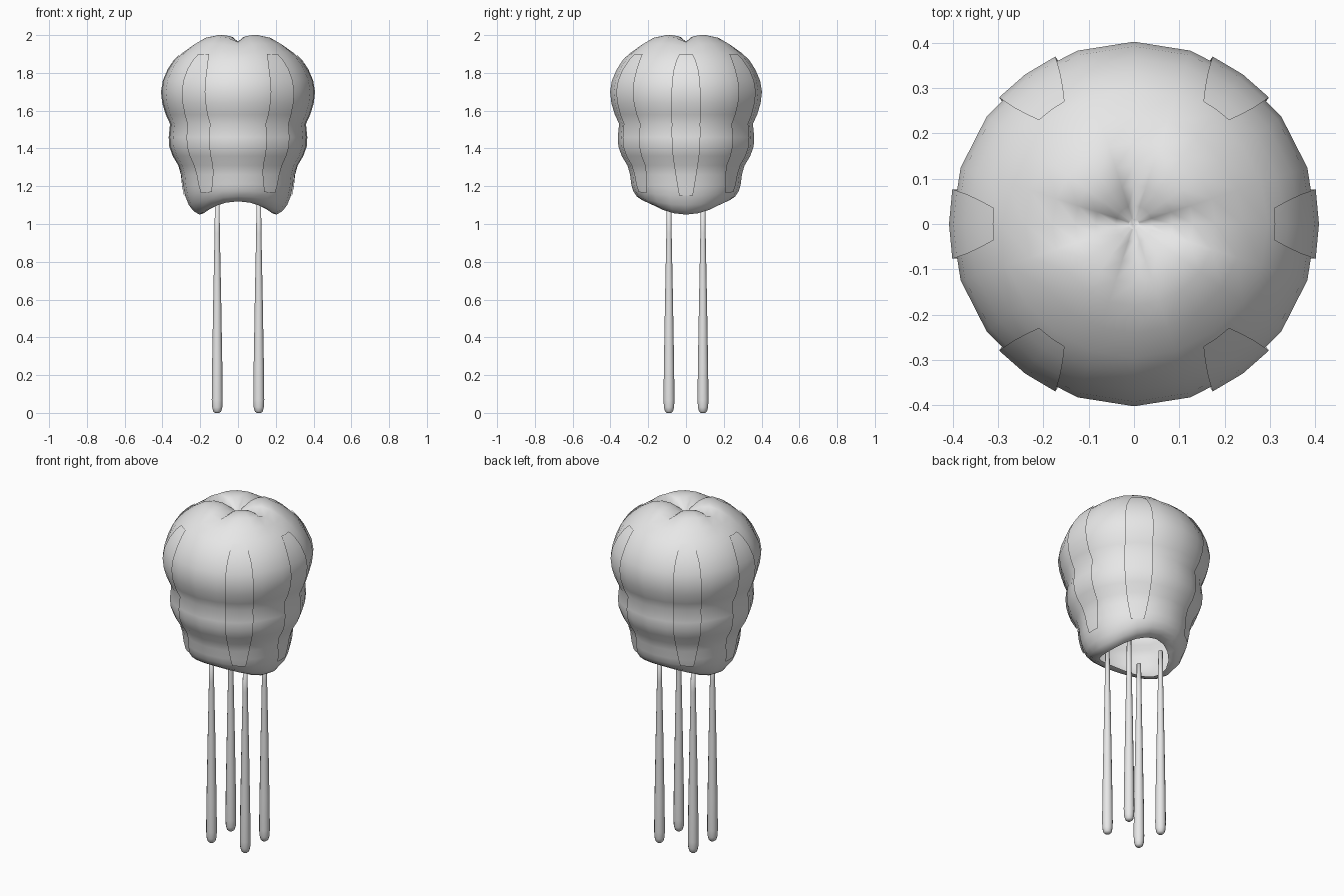
import bpy, bmesh
from math import sin, cos, pi, radians

cube = bpy.data.objects.get("Cube")
if cube:
    bpy.data.objects.remove(cube, do_unlink=True)

grey = bpy.data.materials.new("plain grey")
grey.use_nodes = True
grey.diffuse_color = (0.8, 0.8, 0.8, 1)
grey.node_tree.nodes["Principled BSDF"].inputs["Base Color"].default_value = (0.8, 0.8, 0.8, 1)

SIDES = 20
# Body outline from the open rim to the crown: radius, height
PROFILE = [(.185, 1.055), (.205, 1.05), (.235, 1.068), (.26, 1.1), (.28, 1.15),
           (.29, 1.2), (.296, 1.26), (.31, 1.31), (.34, 1.36), (.358, 1.41),
           (.361, 1.46), (.354, 1.53), (.377, 1.58), (.395, 1.64), (.402, 1.7),
           (.392, 1.76), (.366, 1.82), (.333, 1.87), (.295, 1.91), (.24, 1.955),
           (.18, 1.99), (.13, 2.0), (.085, 1.995), (.04, 1.97), (.012, 1.95)]


def warp(r, z, a):
    """Point on the body: arched rim below, four lobes on the crown."""
    arch = max(0, min(1, (1.3 - z) / .25)) ** 2
    crease = (1 - abs(sin(2 * a))) ** 2
    near = max(0, 1 - r / .32) if z > 1.8 else 0
    height = z + .07 * arch * sin(a) ** 2 - .06 * crease * near * min(1, r / .1)
    return (r * cos(a), r * sin(a), height)


def radius_at(z):
    for (r0, z0), (r1, z1) in zip(PROFILE[1:], PROFILE[2:]):
        if z0 <= z <= z1:
            return r0 + (r1 - r0) * (z - z0) / (z1 - z0)
    return PROFILE[1][0]


def bridge(bm, rows, closed):
    """Join neighbouring rows of vertices with quads."""
    n = len(rows[0])
    for low, high in zip(rows, rows[1:]):
        for i in range(n if closed else n - 1):
            j = (i + 1) % n
            bm.faces.new((low[i], low[j], high[j], high[i]))


def finish(name, bm):
    mesh = bpy.data.meshes.new(name)
    bm.to_mesh(mesh)
    bm.free()
    mesh.materials.append(grey)
    mesh.polygons.foreach_set("use_smooth", [True] * len(mesh.polygons))
    obj = bpy.data.objects.new(name, mesh)
    bpy.context.collection.objects.link(obj)
    return obj


# Hollow lobed body, open underneath
bm = bmesh.new()
rows = [[bm.verts.new(warp(r, z, 2 * pi * i / SIDES)) for i in range(SIDES)]
        for r, z in PROFILE]
bridge(bm, rows, True)
bm.faces.new(rows[-1])
finish("lobed_body", bm)

# Six thin strips lying on the body, narrow at both ends
STRIP = [(1.15, .036), (1.2, .045), (1.26, .055), (1.31, .063), (1.36, .07),
         (1.41, .075), (1.46, .076), (1.53, .076), (1.58, .076), (1.64, .077),
         (1.7, .077), (1.76, .074), (1.82, .065), (1.87, .05), (1.9, .035)]
for k, degrees in enumerate((0, 54, 126, 180, 234, 306)):
    bm = bmesh.new()
    rows = []
    for z, half in STRIP:
        r = radius_at(z) + .006
        rows.append([bm.verts.new(warp(r, z, radians(degrees) + s * half / r))
                     for s in (-1, 0, 1)])
    bridge(bm, rows, False)
    finish(f"body_strip_{k + 1}", bm)

# Four slender legs with rounded feet
LEG = [(.012, 0), (.021, .008), (.027, .03), (.029, .07), (.027, .25),
       (.021, .6), (.014, .95), (.012, 1.13)]
for side, sx in (("left", 1), ("right", -1)):
    for end, sy in (("front", -1), ("back", 1)):
        bm = bmesh.new()
        rows = [[bm.verts.new((r * cos(2 * pi * i / 12), r * sin(2 * pi * i / 12), z))
                 for i in range(12)] for r, z in LEG]
        bridge(bm, rows, True)
        bm.faces.new(rows[0][::-1])
        bm.faces.new(rows[-1])
        leg = finish(f"{end}_{side}_leg", bm)
        leg.location = (sx * .11, sy * .09, 0)
